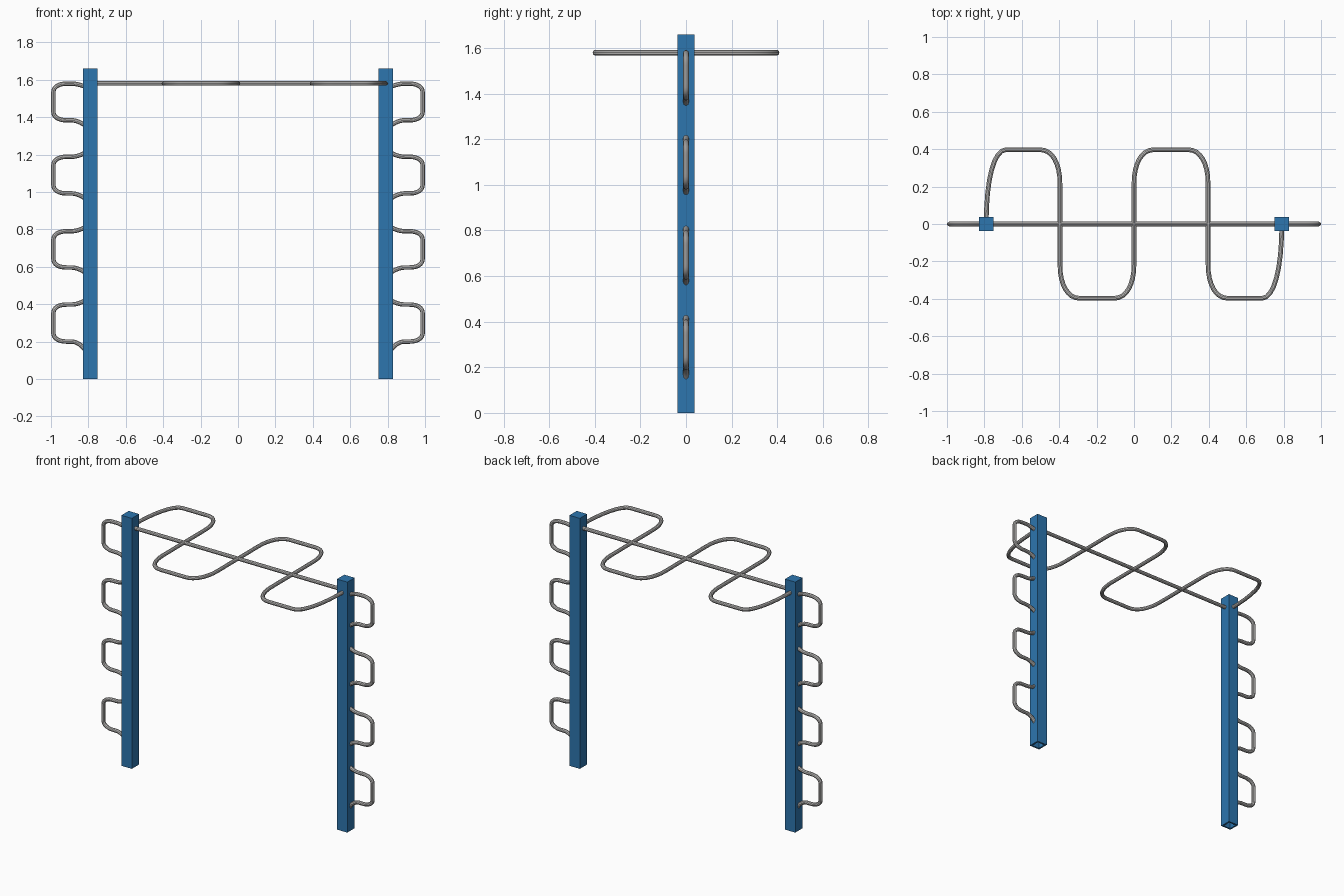
import bpy, bmesh
from mathutils import Vector

if "Cube" in bpy.data.objects:
    bpy.data.objects.remove(bpy.data.objects["Cube"])

POST_X, POST_W, POST_H = 0.79, 0.076, 1.66
RAIL_Z, TUBE_R = 1.58, 0.0125


def material(name, rgb):
    m = bpy.data.materials.new(name)
    m.diffuse_color = (*rgb, 1)
    m.use_nodes = True
    m.node_tree.nodes["Principled BSDF"].inputs["Base Color"].default_value = m.diffuse_color
    return m


blue = material("blue_paint", (0.026, 0.18, 0.43))
steel = material("grey_steel", (0.58, 0.57, 0.56))


def tube(name, start, corners, end):
    """Round tube along a path; each corner is (point, distance before, distance after)."""
    pts = [Vector(start)] + [Vector(c[0]) for c in corners] + [Vector(end)]
    knots = [(pts[0], None, None)]
    for i, (_, before, after) in enumerate(corners, 1):
        c = pts[i]
        a = c + (pts[i - 1] - c).normalized() * before
        b = c + (pts[i + 1] - c).normalized() * after
        knots.append((a, None, a.lerp(c, 0.6)))
        knots.append((b, b.lerp(c, 0.6), None))
    knots.append((pts[-1], None, None))

    cu = bpy.data.curves.new(name, 'CURVE')
    cu.dimensions = '3D'
    cu.bevel_depth = TUBE_R
    cu.bevel_resolution = 3
    cu.resolution_u = 8
    cu.use_fill_caps = True
    sp = cu.splines.new('BEZIER')
    sp.bezier_points.add(len(knots) - 1)
    for i, (bp, (p, left, right)) in enumerate(zip(sp.bezier_points, knots)):
        prev = knots[max(i - 1, 0)][0]
        nxt = knots[min(i + 1, len(knots) - 1)][0]
        bp.handle_left_type = bp.handle_right_type = 'FREE'
        bp.co = p
        bp.handle_left = left if left is not None else p.lerp(prev, 0.33)
        bp.handle_right = right if right is not None else p.lerp(nxt, 0.33)
    cu.materials.append(steel)
    ob = bpy.data.objects.new(name, cu)
    bpy.context.collection.objects.link(ob)
    bpy.ops.object.select_all(action='DESELECT')
    ob.select_set(True)
    bpy.context.view_layer.objects.active = ob
    bpy.ops.object.convert(target='MESH')
    bpy.ops.object.shade_smooth_by_angle()


def post(name, x):
    """Square post, closed on top and hollow from below."""
    bm = bmesh.new()
    bmesh.ops.create_cube(bm, size=1)
    for v in bm.verts:
        v.co = Vector((x + v.co.x * POST_W, v.co.y * POST_W, (v.co.z + 0.5) * POST_H))
    bm.normal_update()
    bottom = min(bm.faces, key=lambda f: f.calc_center_median().z)
    bmesh.ops.inset_region(bm, faces=[bottom], thickness=0.016)
    hole = bmesh.ops.extrude_discrete_faces(bm, faces=[bottom])['faces'][0]
    for v in hole.verts:
        v.co.z = POST_H - 0.02
    bmesh.ops.recalc_face_normals(bm, faces=bm.faces)
    me = bpy.data.meshes.new(name)
    bm.to_mesh(me)
    bm.free()
    me.materials.append(blue)
    bpy.context.collection.objects.link(bpy.data.objects.new(name, me))


# Posts with four side climbing loops each
# (height of upper bar, height of lower bar, upper end offset, lower end offset)
loops = [(1.579, 1.383, -0.03, -0.05), (1.188, 0.992, 0.04, -0.05),
         (0.79, 0.596, 0.04, -0.05), (0.398, 0.2, 0.04, -0.085)]
for s, side in ((-1, "left"), (1, "right")):
    post(side + "_post", s * POST_X)
    for n, (zt, zb, dt, db) in enumerate(loops, 1):
        tube(f"{side}_climbing_loop_{n}",
             (s * 0.79, 0, zt + dt),
             [((s * 0.85, 0, zt), 0.045, 0.04),
              ((s * 0.987, 0, zt), 0.07, 0.045),
              ((s * 0.987, 0, zb), 0.045, 0.07),
              ((s * 0.85, 0, zb), 0.04, 0.05)],
             (s * 0.79, 0, zb + db))

# Straight overhead rail
tube("overhead_rail", (-POST_X, 0, RAIL_Z), [], (POST_X, 0, RAIL_Z))

# Winding overhead bar weaving across the rail
A, X = 0.397, 0.396
corners = []
for i in range(4):
    y = A if i % 2 == 0 else -A
    x0, x1 = -POST_X if i == 0 else (i - 2) * X, POST_X if i == 3 else (i - 1) * X
    corners.append(((x0, y, RAIL_Z), 0.39 if i == 0 else 0.18, 0.105))
    corners.append(((x1, y, RAIL_Z), 0.105, 0.39 if i == 3 else 0.18))
tube("winding_overhead_bar", (-POST_X, 0, RAIL_Z), corners, (POST_X, 0, RAIL_Z))
